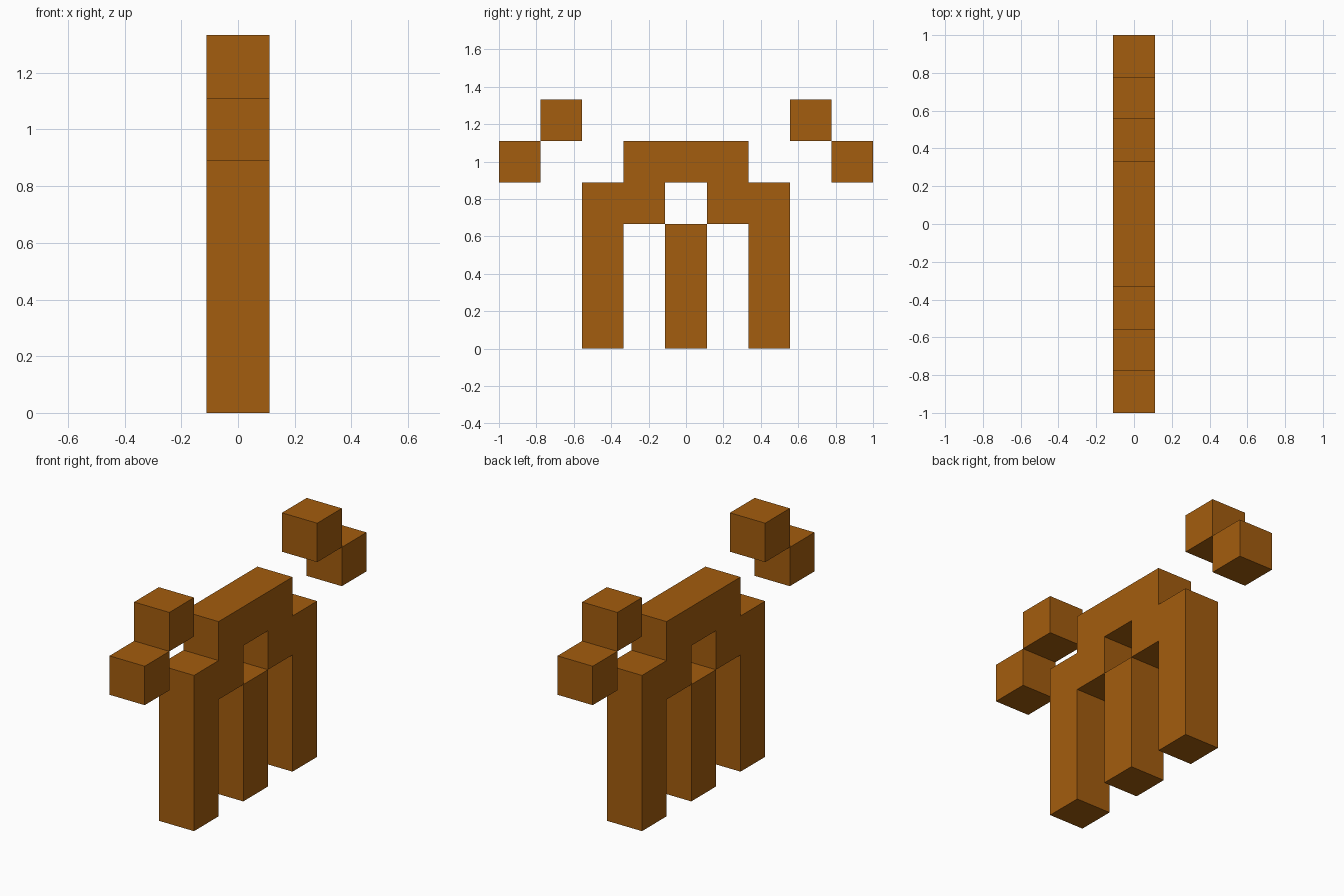
import bpy
import bmesh

if "Cube" in bpy.data.objects:
    bpy.data.objects.remove(bpy.data.objects["Cube"], do_unlink=True)

U = 2 / 9  # edge length of one block

# Single flat colour
brown = bpy.data.materials.new("warm brown")
brown.use_nodes = True
colour = (0.371, 0.109, 0.0044, 1)
brown.diffuse_color = colour
brown.node_tree.nodes["Principled BSDF"].inputs["Base Color"].default_value = colour


def slab(name, profile):
    """Extrude a (y, z) profile, given in blocks, one block wide along x."""
    bm = bmesh.new()
    face = bm.faces.new([bm.verts.new((-U / 2, y * U, z * U)) for y, z in profile])
    ext = bmesh.ops.extrude_face_region(bm, geom=[face], use_keep_orig=True)
    verts = [g for g in ext["geom"] if isinstance(g, bmesh.types.BMVert)]
    bmesh.ops.translate(bm, verts=verts, vec=(U, 0, 0))
    bmesh.ops.recalc_face_normals(bm, faces=bm.faces)
    mesh = bpy.data.meshes.new(name)
    bm.to_mesh(mesh)
    bm.free()
    mesh.materials.append(brown)
    obj = bpy.data.objects.new(name, mesh)
    bpy.context.collection.objects.link(obj)


def box(name, y, z0, z1):
    slab(name, [(y - 0.5, z0), (y + 0.5, z0), (y + 0.5, z1), (y - 0.5, z1)])


# Stepped arch with the two outer legs, mirrored about y = 0
half = [(0.5, 4), (0.5, 3), (1.5, 3), (1.5, 0), (2.5, 0), (2.5, 4), (1.5, 4), (1.5, 5)]
slab("arch_body", half + [(-y, z) for y, z in reversed(half)])

# Centre leg under the arch
box("middle_leg", 0, 0, 3)

# Floating pair of blocks at each end
for side, label in ((-1, "front"), (1, "back")):
    box(label + "_upper_block", side * 3, 5, 6)
    box(label + "_lower_block", side * 4, 4, 5)
